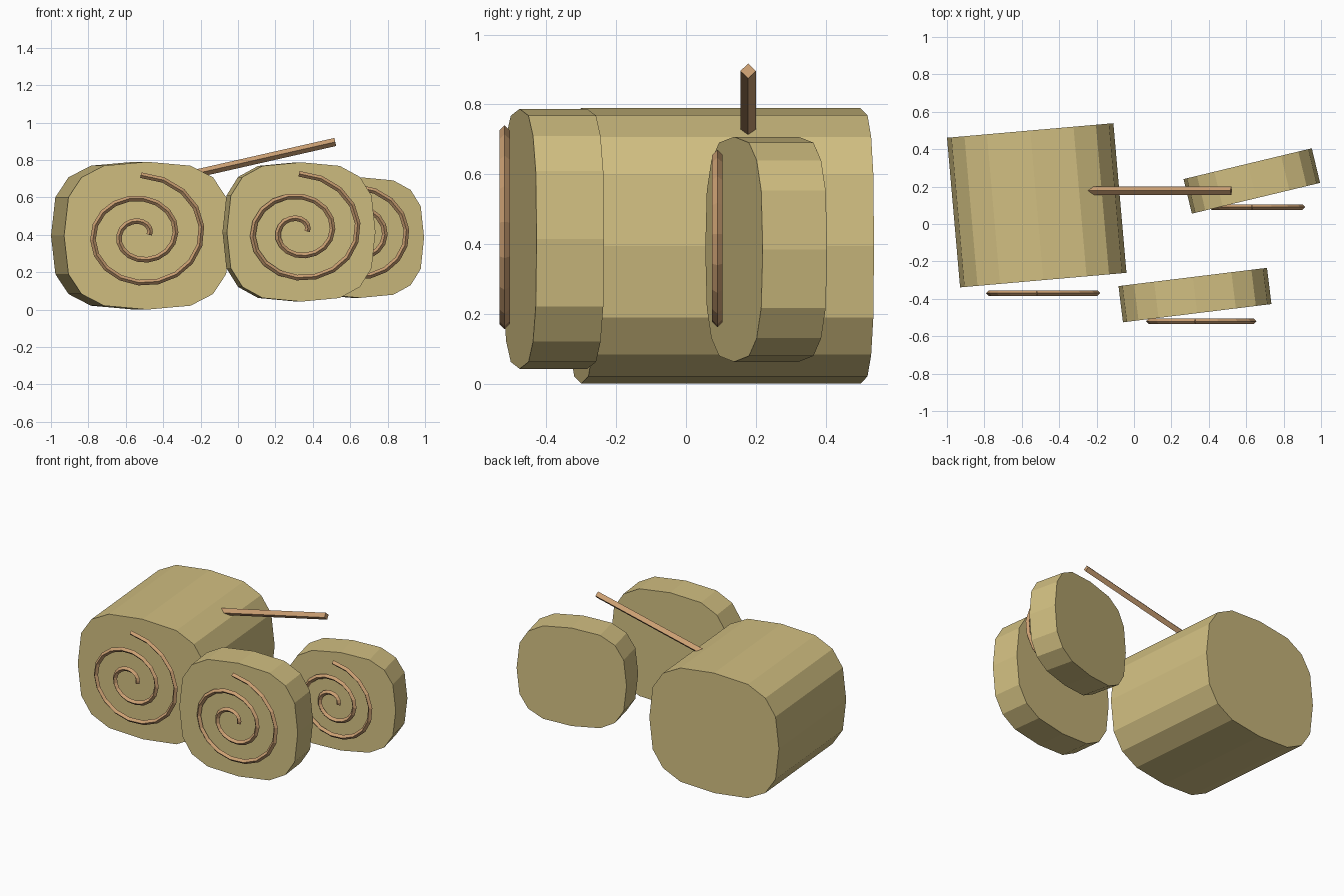
import bpy, bmesh, math
from mathutils import Vector

if "Cube" in bpy.data.objects:
    bpy.data.objects.remove(bpy.data.objects["Cube"])


def material(name, rgb):
    m = bpy.data.materials.new(name)
    m.diffuse_color = (*rgb, 1)
    m.use_nodes = True
    m.node_tree.nodes["Principled BSDF"].inputs["Base Color"].default_value = m.diffuse_color
    return m


sponge = material("sponge_cream", (0.64, 0.52, 0.22))
brown = material("cinnamon_brown", (0.60, 0.35, 0.17))


def finish(name, bm, mat):
    bmesh.ops.recalc_face_normals(bm, faces=bm.faces[:])
    me = bpy.data.meshes.new(name)
    bm.to_mesh(me)
    bm.free()
    me.materials.append(mat)
    ob = bpy.data.objects.new(name, me)
    bpy.context.collection.objects.link(ob)
    return ob


def roll(name, center, width, depth, height, turn):
    """Sixteen-sided squarish oval, extruded along y and turned about z."""
    bm = bmesh.new()
    ring = []
    for i in range(16):
        a = math.tau * i / 16
        c, s = math.cos(a), math.sin(a)
        x = math.copysign(abs(c) ** 0.68, c) * width / 2 if abs(c) > 1e-6 else 0
        z = math.copysign(abs(s) ** 0.68, s) * height / 2 if abs(s) > 1e-6 else 0
        ring.append(bm.verts.new((x, -depth / 2, z)))
    face = bm.faces.new(ring)
    new = bmesh.ops.extrude_face_region(bm, geom=[face], use_keep_orig=True)["geom"]
    bmesh.ops.translate(bm, vec=(0, depth, 0),
                        verts=[v for v in new if isinstance(v, bmesh.types.BMVert)])
    ob = finish(name, bm, sponge)
    ob.location = center
    ob.rotation_euler.z = math.radians(turn)


def bar(name, points, radius):
    """Sweep a diamond section along a path lying in an xz plane."""
    bm = bmesh.new()
    side = Vector((0, 1, 0))
    rings = []
    for i, p in enumerate(points):
        tangent = (points[min(i + 1, len(points) - 1)] - points[max(i - 1, 0)]).normalized()
        up = side.cross(tangent)
        rings.append([bm.verts.new(p + d * radius) for d in (side, up, -side, -up)])
    for a, b in zip(rings, rings[1:]):
        for k in range(4):
            bm.faces.new((a[k], a[(k + 1) % 4], b[(k + 1) % 4], b[k]))
    bm.faces.new(rings[0])
    bm.faces.new(rings[-1])
    finish(name, bm, brown)


def spiral(name, center, start, end):
    """Two and a quarter turns, slightly flattened in height."""
    n = 40
    points = []
    for i in range(n + 1):
        t = i / n
        a, r = t * 4.5 * math.pi, start + (end - start) * t
        points.append(Vector(center) + Vector((r * math.cos(a), 0, 0.885 * r * math.sin(a))))
    bar(name, points, 0.015)


# Uncut roll and two slices
roll("main_roll", (-0.52, 0.10, 0.395), 0.893, 0.803, 0.79, 5)
roll("front_slice", (0.326, -0.38, 0.415), 0.80, 0.195, 0.745, 7)
roll("side_slice", (0.63, 0.23, 0.385), 0.705, 0.19, 0.645, 13.5)

# Filling swirls
spiral("main_swirl", (-0.52, -0.37, 0.40), 0.045, 0.36)
spiral("front_swirl", (0.326, -0.52, 0.418), 0.043, 0.348)
spiral("side_swirl", (0.63, 0.09, 0.39), 0.0375, 0.30)

# Stick leaning out of the main roll
bar("stick", [Vector((-0.26, 0.178, 0.719)), Vector((0.52, 0.178, 0.896))], 0.022)
